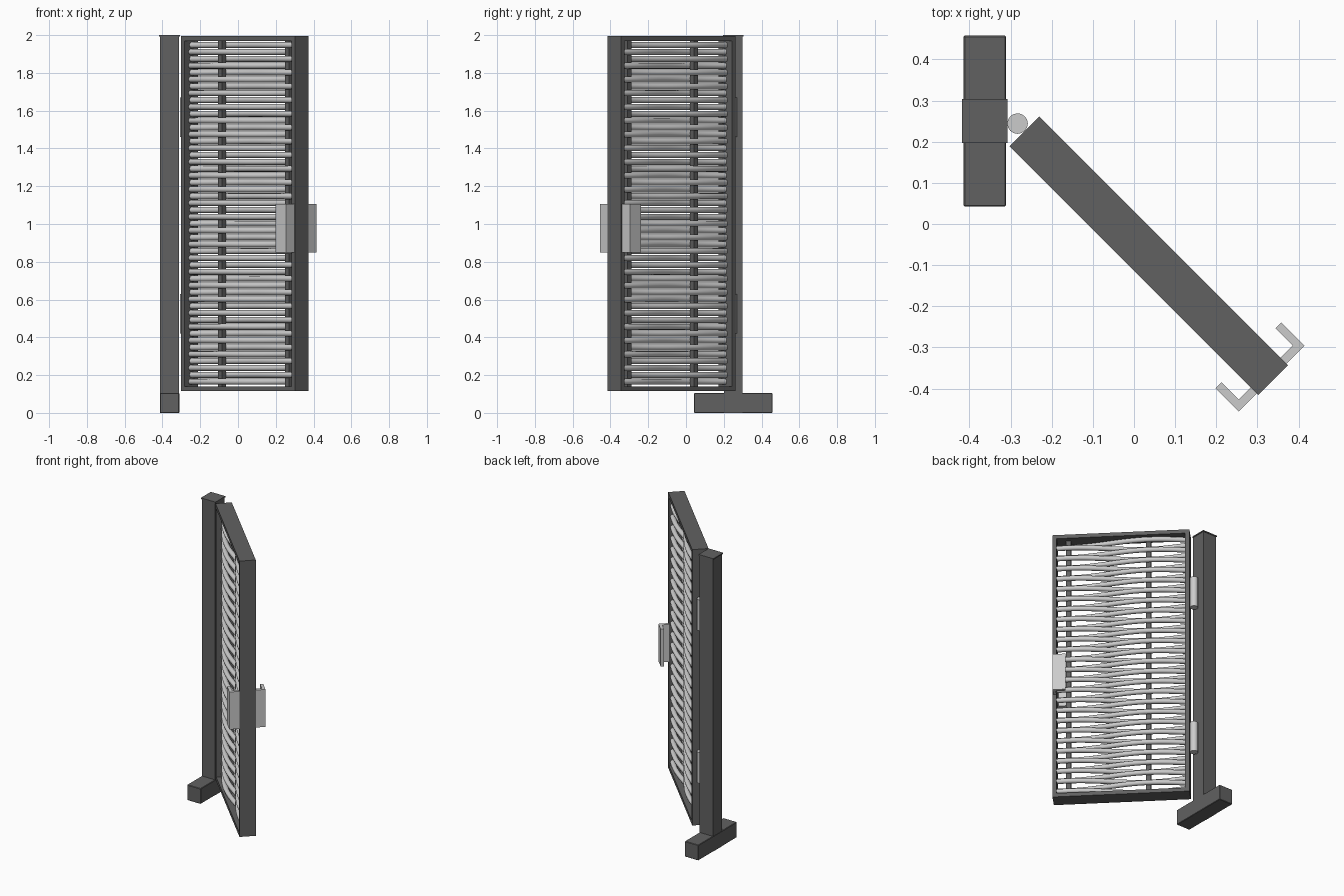
import bpy, bmesh, math
from mathutils import Matrix, Vector

if "Cube" in bpy.data.objects:
    bpy.data.objects.remove(bpy.data.objects["Cube"])

dark = bpy.data.materials.new("dark_metal")
dark.diffuse_color = (0.12, 0.12, 0.12, 1)
dark.use_nodes = True
dark.node_tree.nodes["Principled BSDF"].inputs["Base Color"].default_value = dark.diffuse_color

# Panel frame: local x runs along the panel, local y across it, turned 45 degrees
PANEL = Matrix.Translation((0.036, -0.077, 0)) @ Matrix.Rotation(math.radians(-45), 4, 'Z')
HALF, DEPTH, RIM = 0.4275, 0.051, 0.026
BOTTOM, TOP = 0.115, 1.995


def finish(name, bm, matrix=None, mat=None, smooth=False):
    mesh = bpy.data.meshes.new(name)
    bmesh.ops.recalc_face_normals(bm, faces=bm.faces[:])
    for f in bm.faces:
        f.smooth = smooth and len(f.verts) == 4
    bm.to_mesh(mesh)
    bm.free()
    obj = bpy.data.objects.new(name, mesh)
    bpy.context.collection.objects.link(obj)
    if matrix is not None:
        obj.matrix_world = matrix
    if mat:
        mesh.materials.append(mat)
    return obj


def add_box(bm, lo, hi):
    lo, hi = Vector(lo), Vector(hi)
    m = Matrix.Translation((lo + hi) / 2) @ Matrix.Diagonal((*(hi - lo), 1))
    bmesh.ops.create_cube(bm, size=1, matrix=m)


def box(name, lo, hi, matrix=None, mat=None, bevel=0):
    bm = bmesh.new()
    add_box(bm, lo, hi)
    if bevel:
        bmesh.ops.bevel(bm, geom=bm.edges[:], offset=bevel, segments=1, affect='EDGES')
    return finish(name, bm, matrix, mat)


# Post with foot and cap
box("foot", (-0.414, 0.042, 0), (-0.311, 0.458, 0.105), mat=dark, bevel=0.003)
box("post", (-0.413, 0.2, 0.0), (-0.312, 0.3, 1.993), mat=dark)
box("post_cap", (-0.418, 0.197, 1.992), (-0.308, 0.304, 2.0), mat=dark)

# Panel frame
for name, z in (("frame_bottom", BOTTOM), ("frame_top", TOP - RIM)):
    box(name, (-HALF, -DEPTH, z), (HALF, DEPTH, z + RIM), PANEL, dark)
for name, x in (("frame_hinge_side", -HALF), ("frame_free_side", HALF - RIM)):
    box(name, (x, -DEPTH, BOTTOM + RIM), (x + RIM, DEPTH, TOP - RIM), PANEL, dark)

# Upright bars that the rods weave around
for i, s in enumerate((-0.17, 0.33)):
    box(f"upright_bar_{i + 1}", (s - 0.015, -0.015, BOTTOM + RIM),
        (s + 0.015, 0.015, TOP - RIM), PANEL, dark)

# Woven rods: sine-swept tubes alternating sides
ROWS, STEPS, SIDES, RADIUS = 50, 32, 12, 0.016
X0, X1 = -HALF + RIM - 0.002, HALF - RIM + 0.002
bm = bmesh.new()
for row in range(ROWS):
    z = 0.165 + 1.782 * row / (ROWS - 1)
    side = 1 if row % 2 else -1
    rings = []
    for k in range(STEPS + 1):
        x = X0 + (X1 - X0) * k / STEPS
        a = math.pi * (x + 0.42) / 0.5
        y = side * 0.03 * math.sin(a)
        slope = side * 0.03 * math.cos(a) * math.pi / 0.5
        n = Vector((-slope, 1, 0)).normalized()
        ring = []
        for j in range(SIDES):
            t = 2 * math.pi * j / SIDES
            ring.append(bm.verts.new(Vector((x, y, z)) + n * RADIUS * math.cos(t)
                                     + Vector((0, 0, RADIUS * math.sin(t)))))
        rings.append(ring)
    for r0, r1 in zip(rings, rings[1:]):
        for j in range(SIDES):
            bm.faces.new((r0[j], r0[j - 1], r1[j - 1], r1[j]))
    bm.faces.new(rings[0])
    bm.faces.new(rings[-1])
finish("woven_rods", bm, PANEL, smooth=True)

# Hinge barrels between post and panel
for name, z in (("hinge_lower", 0.525), ("hinge_upper", 1.565)):
    bm = bmesh.new()
    bmesh.ops.create_cone(bm, cap_ends=True, segments=16, radius1=0.025, radius2=0.025, depth=0.21)
    finish(name, bm, Matrix.Translation((-0.283, 0.244, z)), smooth=True)

# Handle: a C-shaped plate wrapping the free edge on both sides
outline = [(0.342, 0.113), (0.422, 0.113), (0.422, -0.113), (0.342, -0.113),
           (0.342, -0.093), (0.402, -0.093), (0.402, 0.093), (0.342, 0.093)]
bm = bmesh.new()
face = bm.faces.new([bm.verts.new((x, y, 0.85)) for x, y in outline])
ext = bmesh.ops.extrude_face_region(bm, geom=[face])
bmesh.ops.translate(bm, vec=(0, 0, 0.255),
                    verts=[v for v in ext["geom"] if isinstance(v, bmesh.types.BMVert)])
finish("handle", bm, PANEL)
